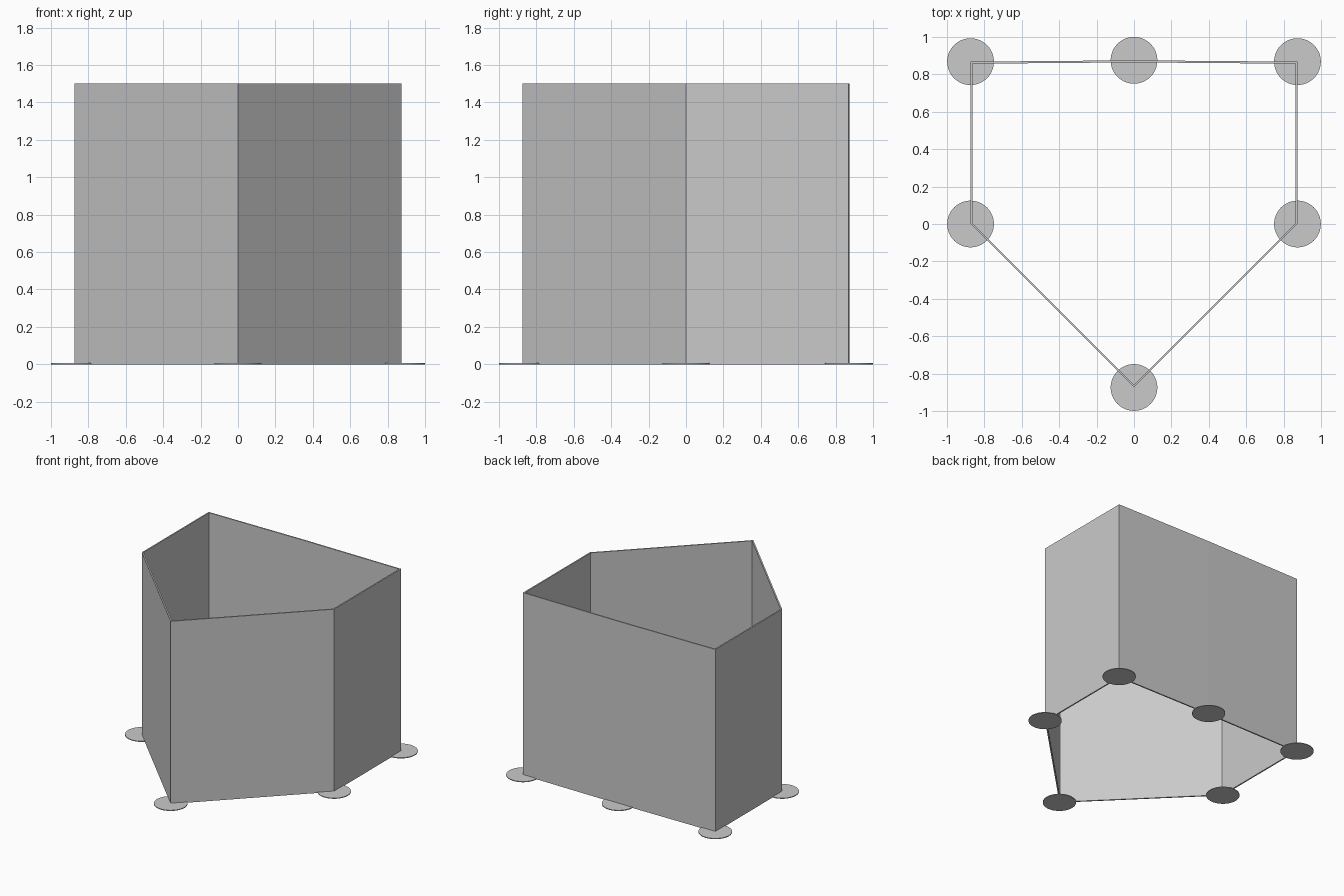
import bpy
import bmesh
from mathutils import Vector

cube = bpy.data.objects.get("Cube")
if cube:
    bpy.data.objects.remove(cube, do_unlink=True)

HEIGHT = 1.5
THICKNESS = 0.011
FOOT_RADIUS = 0.125
FOOT_HEIGHT = 0.006

grey = bpy.data.materials.new("light_grey")
grey.use_nodes = True
colour = (0.59, 0.59, 0.59, 1)
grey.diffuse_color = colour
grey.node_tree.nodes["Principled BSDF"].inputs["Base Color"].default_value = colour

# Plan outline, counter-clockwise from the front point
outline = [Vector(p) for p in ((0, -0.874), (0.874, 0), (0.874, 0.868),
                               (0, 0.875), (-0.874, 0.868), (-0.874, 0))]


def inset_corner(i):
    """Mitred inner corner of the outline."""
    here = outline[i]
    a = (here - outline[i - 1]).normalized()
    b = (outline[(i + 1) % len(outline)] - here).normalized()
    na, nb = Vector((-a.y, a.x)), Vector((-b.y, b.x))
    return here + (na + nb) * THICKNESS / (1 + na.dot(nb))


def finish(bm, name):
    bmesh.ops.recalc_face_normals(bm, faces=bm.faces)
    mesh = bpy.data.meshes.new(name)
    bm.to_mesh(mesh)
    bm.free()
    mesh.materials.append(grey)
    obj = bpy.data.objects.new(name, mesh)
    bpy.context.collection.objects.link(obj)
    return obj


# Thin mitred walls, open at top and bottom
bm = bmesh.new()
inner = [inset_corner(i) for i in range(len(outline))]
rings = [[bm.verts.new((p.x, p.y, z)) for p in loop]
         for loop, z in ((outline, 0), (outline, HEIGHT), (inner, HEIGHT), (inner, 0))]
for k, ring in enumerate(rings):
    following = rings[(k + 1) % len(rings)]
    for i in range(len(ring)):
        j = (i + 1) % len(ring)
        bm.faces.new((ring[i], ring[j], following[j], following[i]))
finish(bm, "walls")

# Flat round foot under every corner and the middle of the back
names = ("front", "left", "back_left", "back", "back_right", "right")
for name, p in zip(names, outline):
    bm = bmesh.new()
    bmesh.ops.create_cone(bm, cap_ends=True, segments=48, radius1=FOOT_RADIUS,
                          radius2=FOOT_RADIUS, depth=FOOT_HEIGHT)
    foot = finish(bm, name + "_foot")
    foot.location = (p.x, p.y, FOOT_HEIGHT / 2)
